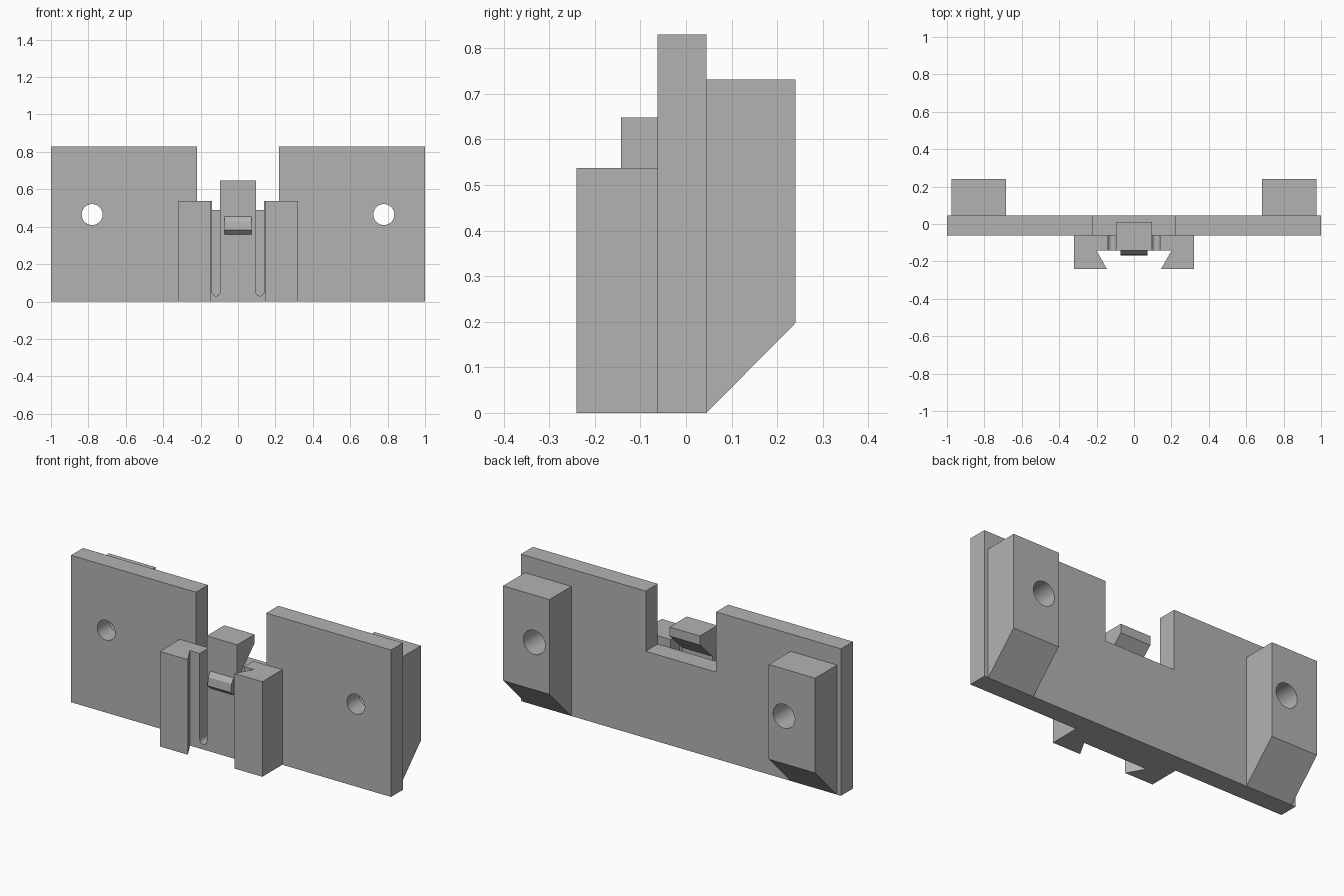
import bpy, bmesh, math
from mathutils import Vector

cube = bpy.data.objects.get("Cube")
if cube:
    bpy.data.objects.remove(cube)

grey = bpy.data.materials.new("plain grey")
grey.use_nodes = True
GREY = (0.45, 0.45, 0.45, 1)
grey.diffuse_color = GREY
grey.node_tree.nodes["Principled BSDF"].inputs["Base Color"].default_value = GREY

# Where the two profile coordinates and the depth go, per extrusion axis
AXES = {"x": lambda a, b, d: (d, a, b),
        "y": lambda a, b, d: (a, d, b),
        "z": lambda a, b, d: (a, b, d)}


def extrude(name, profile, axis, start, end):
    """Extrude a flat profile along one axis."""
    bm = bmesh.new()
    place = AXES[axis]
    face = bm.faces.new([bm.verts.new(place(a, b, start)) for a, b in profile])
    moved = bmesh.ops.extrude_face_region(bm, geom=[face])["geom"]
    verts = [v for v in moved if isinstance(v, bmesh.types.BMVert)]
    bmesh.ops.translate(bm, verts=verts, vec=Vector(place(0, 0, end - start)))
    bmesh.ops.recalc_face_normals(bm, faces=bm.faces)
    mesh = bpy.data.meshes.new(name)
    bm.to_mesh(mesh)
    bm.free()
    mesh.materials.append(grey)
    obj = bpy.data.objects.new(name, mesh)
    bpy.context.collection.objects.link(obj)
    return obj


def cut(obj, cutter):
    """Subtract a cutter, then discard it."""
    mod = obj.modifiers.new("cut", "BOOLEAN")
    mod.operation = "DIFFERENCE"
    mod.solver = "EXACT"
    mod.object = cutter
    cutter.hide_render = True
    bpy.ops.object.select_all(action="DESELECT")
    bpy.context.view_layer.objects.active = obj
    obj.select_set(True)
    bpy.ops.object.modifier_apply(modifier=mod.name)
    bpy.data.objects.remove(cutter)


def arc(x, z, radius, first, last, steps):
    """Points on a circle arc, angles in degrees."""
    angles = [math.radians(first + (last - first) * i / steps) for i in range(steps + 1)]
    return [(x + radius * math.cos(t), z + radius * math.sin(t)) for t in angles]


def mirrored(half):
    """Complete a right-hand outline with its mirror image."""
    return half + [(-x, y) for x, y in reversed(half)]


FRONT, BACK = -0.062, 0.045
HOLE_X, HOLE_Z = 0.78, 0.465
TONGUE_FRONT = -0.143

# Notched back plate
plate = extrude("back_plate", mirrored([(1, 0), (1, 0.83), (0.22, 0.83), (0.22, 0.49)]),
                "y", FRONT, BACK)

# Dovetail rail body
body = extrude("dovetail_body", mirrored([(0.32, FRONT), (0.32, -0.24), (0.145, -0.24),
                                          (0.2, TONGUE_FRONT), (0.1, TONGUE_FRONT)]),
               "z", 0, 0.537)

# Space behind and above the flexible tongue
cut(body, extrude("tongue_gap", [(-0.1, 0.05), (-0.05, 0.05), (-0.05, 0.6), (-0.2, 0.6),
                                 (-0.2, 0.49), (-0.1, 0.49)], "x", -0.1, 0.1))

for side, name in ((1, "left"), (-1, "right")):
    # Round-bottomed slot beside the tongue
    slot = arc(side * 0.117, 0.052, 0.022, 180, 360, 12) + [(side * 0.117 + 0.022, 0.6),
                                                           (side * 0.117 - 0.022, 0.6)]
    cut(body, extrude("slot", slot, "y", -0.2, -0.05))

    # Rear standoff with sloped underside
    ends = sorted((side * 0.685, side * 0.975))
    block = extrude(name + "_standoff", [(BACK, 0), (0.24, 0.197), (0.24, 0.732), (BACK, 0.732)],
                    "x", *ends)

    # Screw hole in the plate and wider bore in the standoff
    for target, radius in ((plate, 0.056), (block, 0.068)):
        circle = arc(side * HOLE_X, HOLE_Z, radius, 0, 360, 32)[:-1]
        cut(target, extrude("bore", circle, "y", -0.3, 0.3))

# Hooked finger tab on top of the tongue
extrude("tongue_tab", [(TONGUE_FRONT, 0.49), (TONGUE_FRONT, 0.648), (0.012, 0.648),
                       (0.012, 0.597), (-0.1, 0.49)], "x", -0.095, 0.095)

# Latch bump on the tongue
extrude("latch_bump", [(TONGUE_FRONT, 0.455), (-0.163, 0.428), (-0.168, 0.382),
                       (TONGUE_FRONT, 0.358)], "x", -0.073, 0.073)

# Smooth the bores, keep the edges crisp
bpy.ops.object.select_all(action="DESELECT")
for obj in bpy.context.collection.objects:
    if obj.type == "MESH" and grey.name in obj.data.materials:
        obj.select_set(True)
        bpy.context.view_layer.objects.active = obj
bpy.ops.object.shade_smooth_by_angle(angle=math.radians(30))
